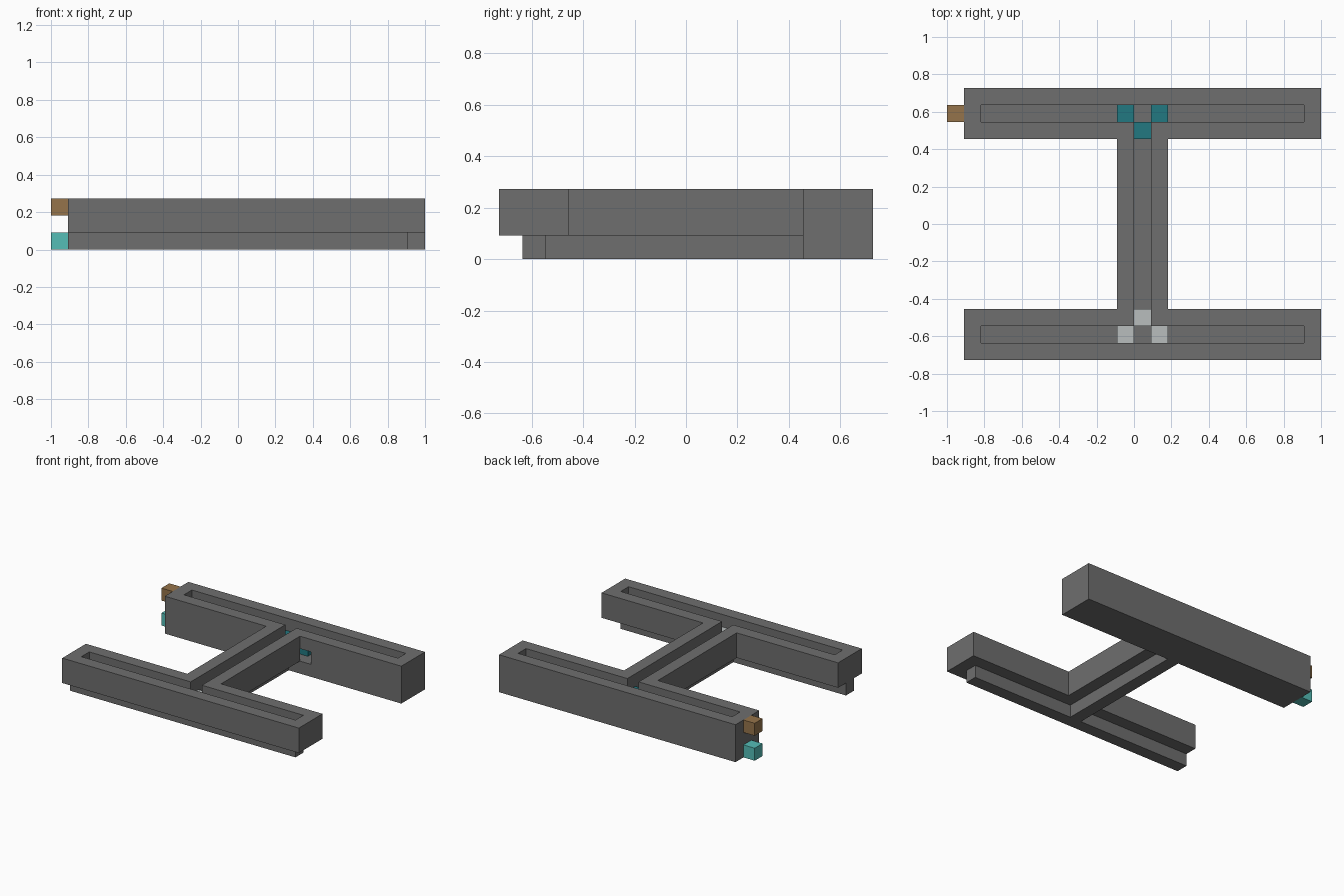
import bpy
import bmesh
from mathutils import Matrix, Vector

U = 1 / 11  # one block unit

cube = bpy.data.objects.get("Cube")
if cube:
    bpy.data.objects.remove(cube, do_unlink=True)


def material(name, rgb):
    mat = bpy.data.materials.new(name)
    mat.use_nodes = True
    colour = (*rgb, 1)
    mat.diffuse_color = colour
    mat.node_tree.nodes["Principled BSDF"].inputs["Base Color"].default_value = colour
    return mat


GREY = material("stone grey", (0.156, 0.156, 0.156))
TEAL = material("light teal", (0.09, 0.51, 0.47))
DARK_TEAL = material("dark teal", (0.016, 0.19, 0.22))
WHITE = material("pale grey", (0.48, 0.51, 0.51))
BROWN = material("brown", (0.30, 0.175, 0.07))


def part(name, mat, *boxes):
    """Build one object from boxes given as x, y and z ranges in block units."""
    bm = bmesh.new()
    for ranges in boxes:
        lo, hi = (Vector(c) for c in zip(*(sorted(r) for r in ranges)))
        place = Matrix.Translation((lo + hi) / 2 * U) @ Matrix.Diagonal((*((hi - lo) * U), 1))
        bmesh.ops.create_cube(bm, size=1, matrix=place)
    mesh = bpy.data.meshes.new(name)
    bm.to_mesh(mesh)
    bm.free()
    mesh.materials.append(mat)
    obj = bpy.data.objects.new(name, mesh)
    bpy.context.collection.objects.link(obj)


WALL = (1, 3)
FLOOR = (0, 1)

# Front and back channels: walls around a groove, with blocks at the junction
for side, s, block_mat in (("front", -1, WHITE), ("back", 1, DARK_TEAL)):
    inner, groove, outer = (5 * s, 6 * s), (6 * s, 7 * s), (7 * s, 8 * s)
    part(side + "_outer_wall", GREY, ((-10, 11), outer, WALL))
    part(side + "_end_walls", GREY,
         ((-10, -9), groove, WALL), ((10, 11), groove, WALL))
    part(side + "_inner_wall_right", GREY, ((-10, 0), inner, WALL))
    # The back wall has a small opening beside the bridge
    start = 3 if s > 0 else 1
    part(side + "_inner_wall_left", GREY,
         ((1, 11), inner, (2, 3)), ((start, 11), inner, (1, 2)))
    part(side + "_junction_blocks", block_mat,
         ((-1, 0), groove, (1, 2)), ((1, 2), groove, (1, 2)), ((0, 1), inner, (1, 2)))

# Channel floors: a narrow keel in front, a full base at the back
part("front_keel", GREY, ((-10, 10), (-7, -6), FLOOR))
part("back_base", GREY, ((-10, 11), (5, 8), FLOOR))

# Bridge between the two channels
part("bridge_walls", GREY, ((-1, 0), (-5, 5), WALL), ((1, 2), (-5, 5), WALL))
part("bridge_keel", GREY, ((0, 1), (-6, 5), FLOOR))

# Marker blocks on the end of the back channel
part("upper_marker", BROWN, ((-11, -10), (6, 7), (2, 3)))
part("lower_marker", TEAL, ((-11, -10), (6, 7), FLOOR))
